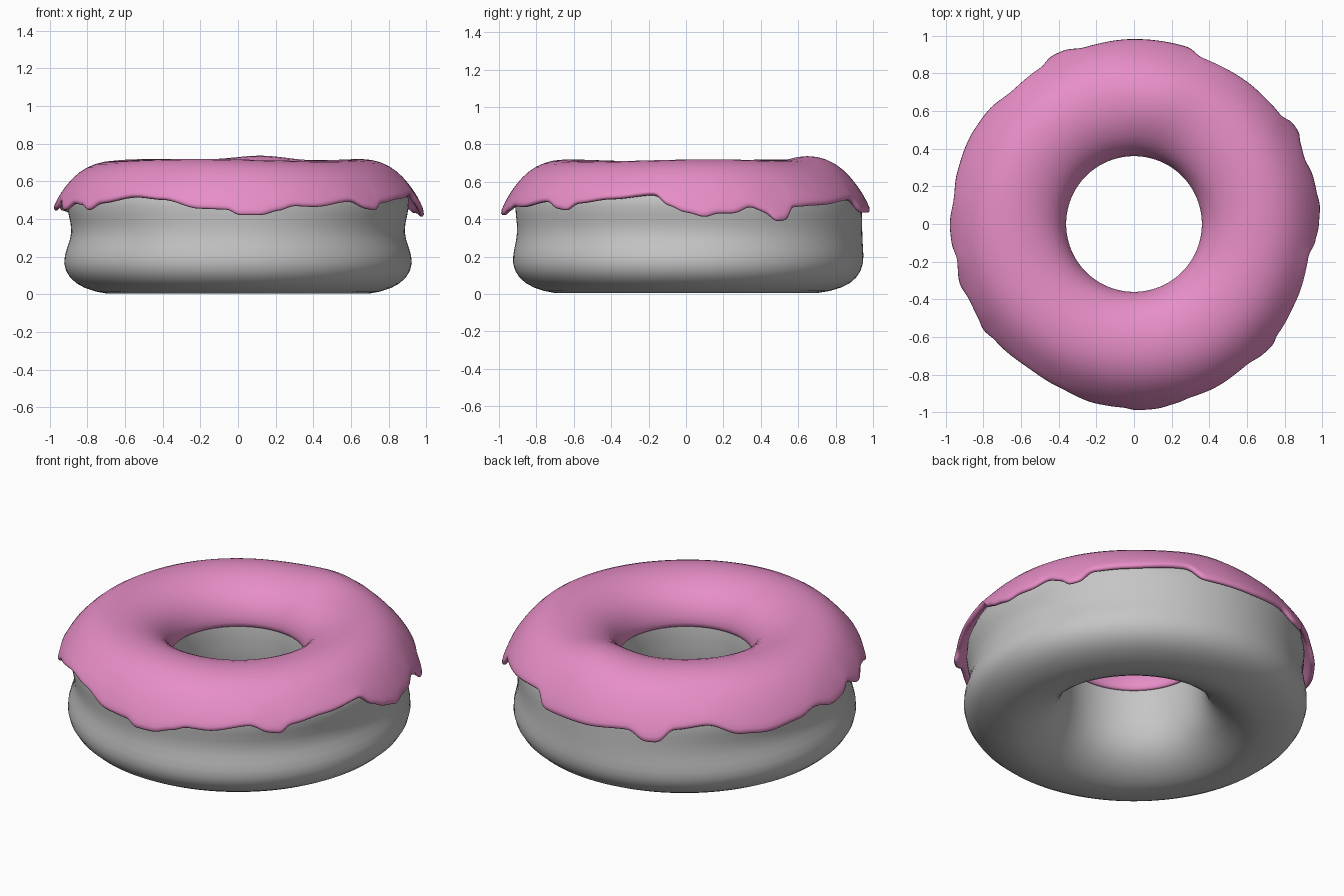
import bpy, bmesh, math

if "Cube" in bpy.data.objects:
    bpy.data.objects.remove(bpy.data.objects["Cube"])

def material(name, rgb):
    m = bpy.data.materials.new(name)
    m.diffuse_color = (*rgb, 1)
    m.use_nodes = True
    m.node_tree.nodes["Principled BSDF"].inputs["Base Color"].default_value = m.diffuse_color
    return m

def ring_object(name, profile_at, segments, closed, mat):
    """Sweep an angle-dependent (radius, z) profile around the z axis."""
    bm = bmesh.new()
    rings = []
    for i in range(segments):
        a = 2 * math.pi * i / segments
        rings.append([bm.verts.new((r * math.cos(a), r * math.sin(a), z))
                      for r, z in profile_at(a)])
    n = len(rings[0])
    for i in range(segments):
        p, q = rings[i], rings[(i + 1) % segments]
        for j in range(n if closed else n - 1):
            k = (j + 1) % n
            # profile runs from the hole over the top to the outside
            bm.faces.new((p[j], p[k], q[k], q[j]))
    for f in bm.faces:
        f.smooth = True
    me = bpy.data.meshes.new(name)
    bm.to_mesh(me)
    bm.free()
    me.materials.append(mat)
    ob = bpy.data.objects.new(name, me)
    bpy.context.collection.objects.link(ob)
    return ob

# Dough: squashed ring with a waist that fades towards the back
DOUGH = [(.385, .22), (.377, .34), (.376, .46), (.39, .55), (.44, .62), (.54, .67),
         (.66, .69), (.78, .665), (.865, .60), (.92, .51), (.92, .42), (.92, .33),
         (.925, .25), (.935, .165), (.90, .085), (.82, .03), (.70, 0), (.62, .005),
         (.52, .045), (.43, .12)]

def dough_profile(a):
    waist = .035 * math.cos(a) ** 2 + .008 - .012 * math.sin(a)
    back = .02 * max(0, math.sin(a))
    out = []
    for r, z in DOUGH:
        if r > .8:
            r += back - waist * math.exp(-((z - .34) / .09) ** 2)
        out.append((r, z))
    return out

# Icing: lower edge height by angle in degrees, giving the drips
EDGE = [(0, .44), (6, .415), (10, .435), (15, .435), (21, .47), (26, .44), (29, .39),
        (33, .40), (36, .47), (47, .48), (68, .51), (73, .44), (90, .44), (106, .46),
        (112, .41), (116, .41), (121, .48), (132, .50), (143, .44), (152, .43),
        (164, .45), (172, .48), (180, .45), (186, .46), (191, .50), (199, .45),
        (205, .49), (211, .48), (215, .45), (220, .49), (235, .525), (245, .51),
        (258, .46), (267, .455), (270, .425), (277, .425), (283, .45), (288, .475),
        (295, .47), (309, .50), (315, .46), (319, .45), (322, .49), (335, .515),
        (350, .54), (354, .48), (360, .44)]

def edge_height(a):
    d = math.degrees(a) % 360
    for (a0, z0), (a1, z1) in zip(EDGE, EDGE[1:]):
        if d <= a1:
            t = (d - a0) / (a1 - a0)
            return z0 + (z1 - z0) * t * t * (3 - 2 * t)

ICING = [(.358, .47), (.36, .53), (.395, .61), (.465, .67), (.56, .708), (.66, .718),
         (.76, .702), (.845, .655), (.905, .59)]

def icing_profile(a):
    # gentle lump at the back, small waves elsewhere
    lump = .03 * math.exp(-((a - 1.38) / .3) ** 2) + .006 * math.sin(3 * a + 1)
    pts = [(r, z + lump * min(1, max(0, (r - .42) / .2)) * min(1, (.95 - r) / .2))
           for r, z in ICING]
    z_end = edge_height(a)
    r_end = .953 + (.53 - z_end) * .42
    r0, z0 = pts[-1]
    for t in (.35, .7, 1):
        pts.append((r0 + (r_end - r0) * (t + .35 * t * (1 - t)), z0 + (z_end - z0) * t))
    return pts

grey = material("dough grey", (.56, .56, .56))
pink = material("icing pink", (.80, .27, .57))

dough = ring_object("dough", dough_profile, 64, True, grey)
dough.modifiers.new("smooth", 'SUBSURF').levels = 1

icing = ring_object("icing", icing_profile, 240, False, pink)
shell = icing.modifiers.new("thickness", 'SOLIDIFY')
shell.thickness = .032
shell.offset = -1
icing.modifiers.new("smooth", 'SUBSURF').levels = 1

# Make the normals face outwards
for ob in (dough, icing):
    top = max(ob.data.polygons, key=lambda p: p.center.z)
    if top.normal.z < 0:
        ob.data.flip_normals()
    for m in ob.modifiers:
        if m.type == 'SUBSURF':
            m.render_levels = 1
